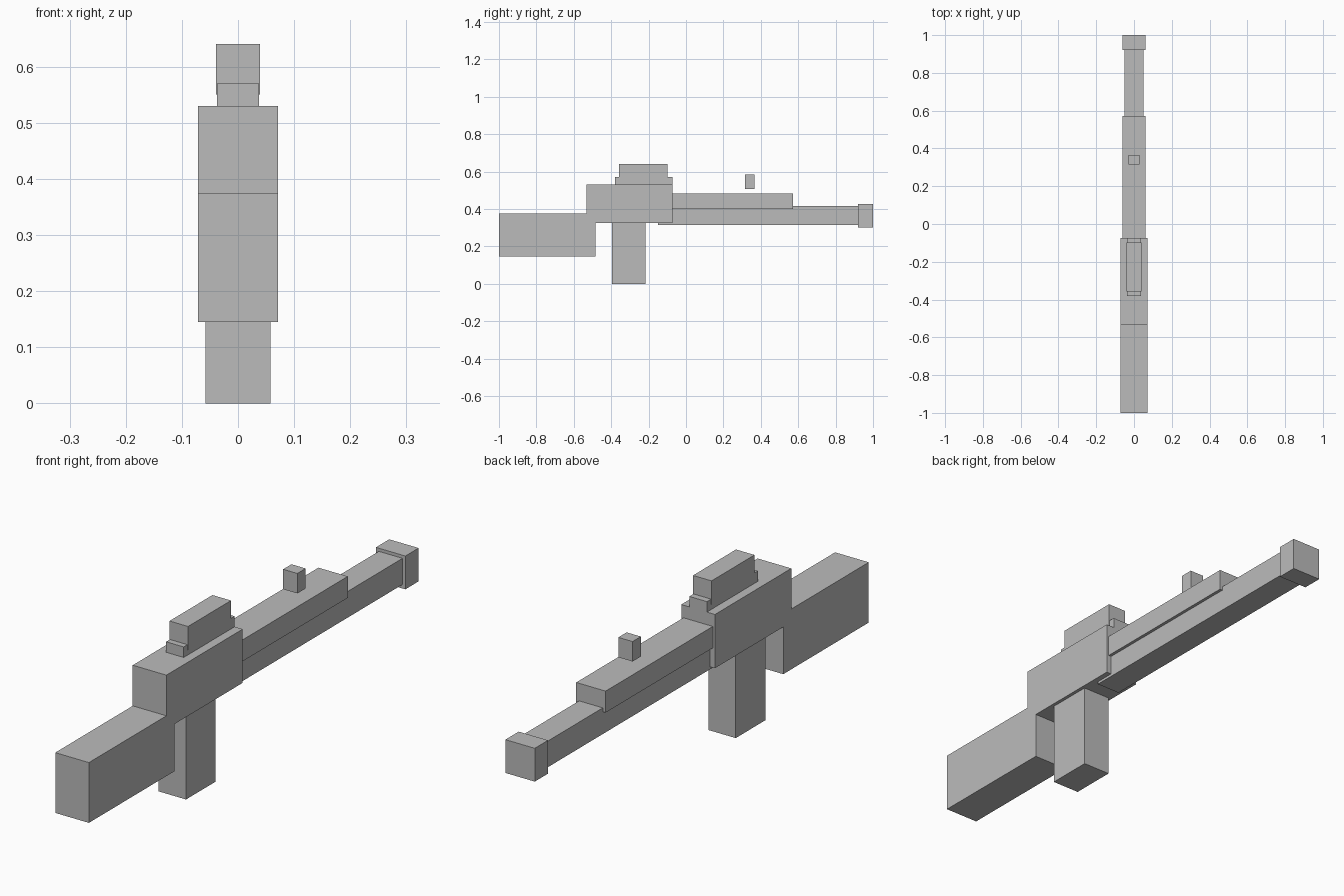
import bpy
import bmesh

cube = bpy.data.objects.get("Cube")
if cube:
    bpy.data.objects.remove(cube, do_unlink=True)

# Single flat grey
GREY = (0.5, 0.5, 0.5, 1.0)
grey = bpy.data.materials.new("plain grey")
grey.use_nodes = True
grey.diffuse_color = GREY
grey.node_tree.nodes["Principled BSDF"].inputs["Base Color"].default_value = GREY


def block(name, half_width, y_range, z_range):
    """Box centred on x = 0, given by its extents in y and z."""
    mesh = bpy.data.meshes.new(name)
    bm = bmesh.new()
    bmesh.ops.create_cube(bm, size=2)
    for v in bm.verts:
        v.co = (v.co.x * half_width,
                y_range[v.co.y > 0],
                z_range[v.co.z > 0])
    bm.to_mesh(mesh)
    bm.free()
    mesh.materials.append(grey)
    obj = bpy.data.objects.new(name, mesh)
    bpy.context.collection.objects.link(obj)
    return obj


# Body
block("stock", 0.071, (-1.0, -0.485), (0.145, 0.375))
block("receiver", 0.071, (-0.533, -0.073), (0.325, 0.53))
block("magazine", 0.058, (-0.396, -0.217), (0.0, 0.325))

# Barrel group
block("handguard", 0.062, (-0.073, 0.573), (0.4, 0.482))
block("barrel", 0.05, (-0.15, 0.92), (0.315, 0.415))
block("muzzle", 0.062, (0.92, 1.0), (0.3, 0.427))

# Sights
block("scope_mount", 0.037, (-0.38, -0.073), (0.53, 0.57))
block("scope", 0.039, (-0.357, -0.098), (0.55, 0.64))
block("front_sight", 0.03, (0.315, 0.365), (0.507, 0.583))
